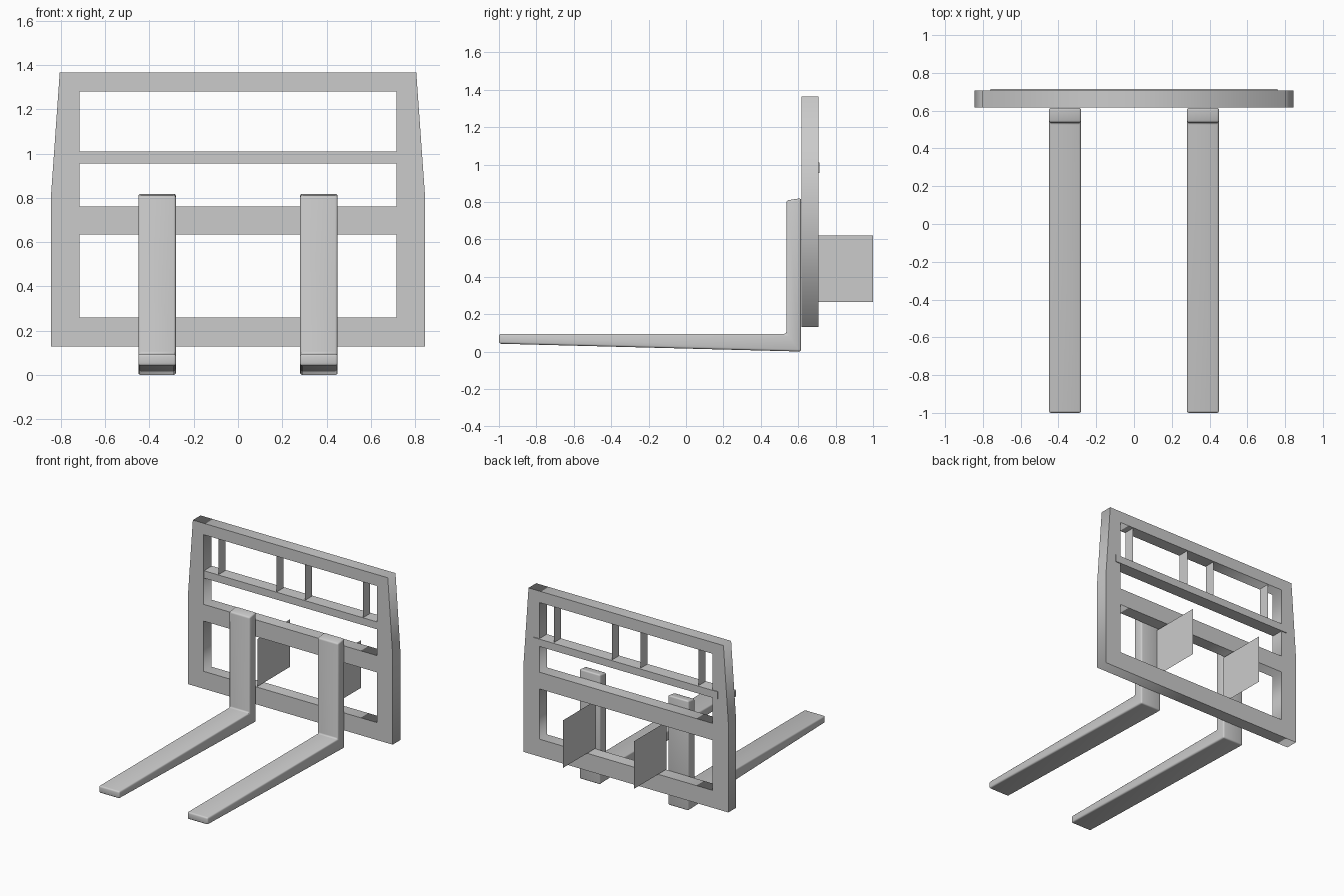
import bpy, bmesh, math

if "Cube" in bpy.data.objects:
    bpy.data.objects.remove(bpy.data.objects["Cube"])

FRONT, BACK = 0.617, 0.708      # depth range of the carriage frame


def new_object(name, bm):
    bmesh.ops.recalc_face_normals(bm, faces=bm.faces)
    mesh = bpy.data.meshes.new(name)
    bm.to_mesh(mesh)
    bm.free()
    obj = bpy.data.objects.new(name, mesh)
    bpy.context.collection.objects.link(obj)
    return obj


def select(obj):
    bpy.ops.object.select_all(action='DESELECT')
    obj.select_set(True)
    bpy.context.view_layer.objects.active = obj


def extrude_x(name, profile, x0, x1):
    """Extrude a (y, z) profile along x; a flat sheet if x0 == x1."""
    bm = bmesh.new()
    face = bm.faces.new([bm.verts.new((x0, y, z)) for y, z in profile])
    if x1 != x0:
        ext = bmesh.ops.extrude_face_region(bm, geom=[face])
        verts = [g for g in ext['geom'] if isinstance(g, bmesh.types.BMVert)]
        bmesh.ops.translate(bm, verts=verts, vec=(x1 - x0, 0, 0))
    return new_object(name, bm)


def rect(a0, a1, b0, b1):
    return [(a0, b0), (a1, b0), (a1, b1), (a0, b1)]


# Carriage frame: tapered outline with two window openings
curve = bpy.data.curves.new("carriage_frame", 'CURVE')
curve.dimensions = '2D'
curve.fill_mode = 'BOTH'
curve.extrude = (BACK - FRONT) / 2
outline = [(-0.845, 0.13), (0.845, 0.13), (0.845, 0.80),
           (0.805, 1.365), (-0.805, 1.365), (-0.845, 0.80)]
for loop in (outline, rect(-0.715, 0.715, 0.26, 0.635),
             rect(-0.715, 0.715, 0.76, 1.28)):
    spline = curve.splines.new('POLY')
    spline.points.add(len(loop) - 1)
    for p, (x, z) in zip(spline.points, loop):
        p.co = (x, z, 0, 1)
    spline.use_cyclic_u = True
frame = bpy.data.objects.new("carriage_frame", curve)
bpy.context.collection.objects.link(frame)
frame.location.y = (FRONT + BACK) / 2
frame.rotation_euler.x = math.pi / 2
select(frame)
bpy.ops.object.convert(target='MESH')

# Thin crossbar, standing slightly proud at the back
extrude_x("upper_crossbar", rect(FRONT + 0.003, 0.714, 0.955, 1.01), -0.76, 0.76)

# Flat upright slats in the top window
for i, x in enumerate((-0.598, -0.117, 0.117, 0.598)):
    extrude_x(f"guard_slat_{i + 1}", rect(FRONT + 0.005, BACK - 0.004, 1.01, 1.28), x, x)

# Flat mounting plates at the back
for side, x in (("left", -0.272), ("right", 0.314)):
    extrude_x(f"mounting_plate_{side}", rect(FRONT, 1.0, 0.265, 0.62), x, x)

# L-shaped forks with rounded edges
fork_profile = [(-1.0, 0.042), (0.615, 0.0), (0.615, 0.82),
                (0.537, 0.808), (0.537, 0.095), (-1.0, 0.095)]
for side, x in (("left", -0.365), ("right", 0.365)):
    fork = extrude_x(f"fork_{side}", fork_profile, x - 0.085, x + 0.085)
    bevel = fork.modifiers.new("rounded_edges", 'BEVEL')
    bevel.width = 0.011
    bevel.segments = 3
    bevel.limit_method = 'ANGLE'
    select(fork)
    bpy.ops.object.modifier_apply(modifier=bevel.name)
    bpy.ops.object.shade_smooth_by_angle(angle=math.radians(35))
